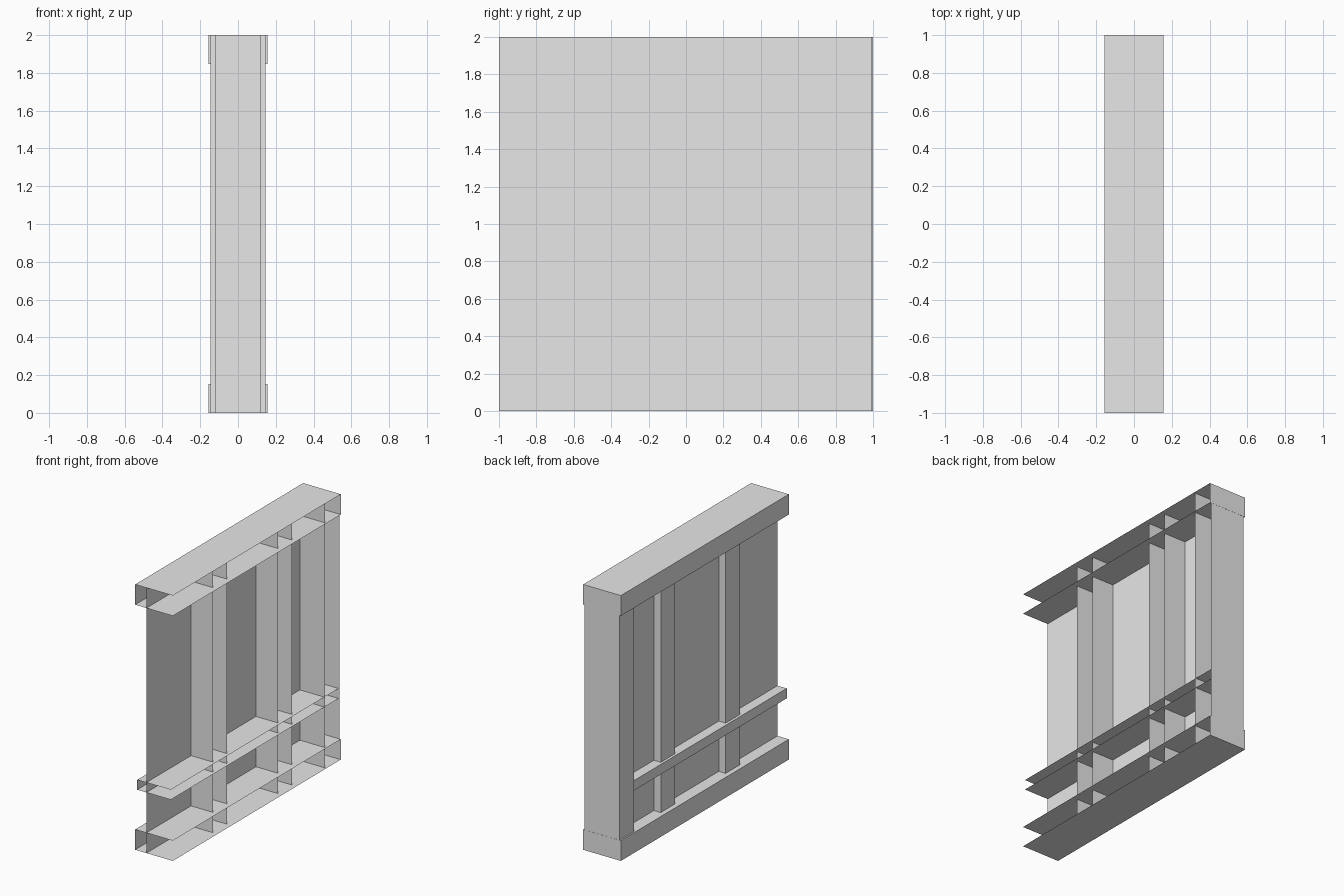
import bpy
import bmesh
from mathutils import Vector

old = bpy.data.objects.get("Cube")
if old:
    bpy.data.objects.remove(old, do_unlink=True)

# One plain grey for the whole wall section
grey = bpy.data.materials.new("light_grey")
grey.use_nodes = True
colour = (0.8, 0.8, 0.8, 1)
grey.diffuse_color = colour
grey.node_tree.nodes["Principled BSDF"].inputs["Base Color"].default_value = colour

SIDES = {"+x": (1, 0, 0), "-x": (-1, 0, 0), "+y": (0, 1, 0),
         "-y": (0, -1, 0), "+z": (0, 0, 1), "-z": (0, 0, -1)}


def open_box(name, half_width, y_range, z_range, keep):
    """Box centred on x, keeping only the listed sides."""
    bm = bmesh.new()
    bmesh.ops.create_cube(bm, size=1)
    wanted = [Vector(SIDES[s]) for s in keep]
    bm.normal_update()
    drop = [f for f in bm.faces if not any(f.normal.dot(w) > 0.9 for w in wanted)]
    bmesh.ops.delete(bm, geom=drop, context="FACES")
    for v in bm.verts:
        v.co = (half_width * (1 if v.co.x > 0 else -1),
                y_range[v.co.y > 0], z_range[v.co.z > 0])
    mesh = bpy.data.meshes.new(name)
    bm.to_mesh(mesh)
    bm.free()
    mesh.materials.append(grey)
    obj = bpy.data.objects.new(name, mesh)
    bpy.context.collection.objects.link(obj)
    return obj


FULL_Y, FULL_Z = (-1, 1), (0, 2)

# Thin wall panel set back from the framing
open_box("wall_panel", 0.063, (-1, 0.993), FULL_Z, ["-x"])

# Top and bottom beams, open along one side and one end
for name, z_range in (("top_beam", (1.847, 2)), ("bottom_beam", (0, 0.153))):
    open_box(name, 0.157, FULL_Y, z_range, ["-x", "+y", "+z", "-z"])

# Middle rail
open_box("middle_rail", 0.14, (-1, 0.998), (0.457, 0.532), ["-x", "+z", "-z"])

# Upright posts
for name, y in (("front_post", -0.385), ("rear_post", 0.388)):
    open_box(name, 0.12, (y - 0.084, y + 0.084), FULL_Z, ["-x", "+y", "-y"])

# Wider corner column closing the back end
open_box("corner_column", 0.146, (0.828, 0.999), FULL_Z, ["-x", "+y", "-y"])
